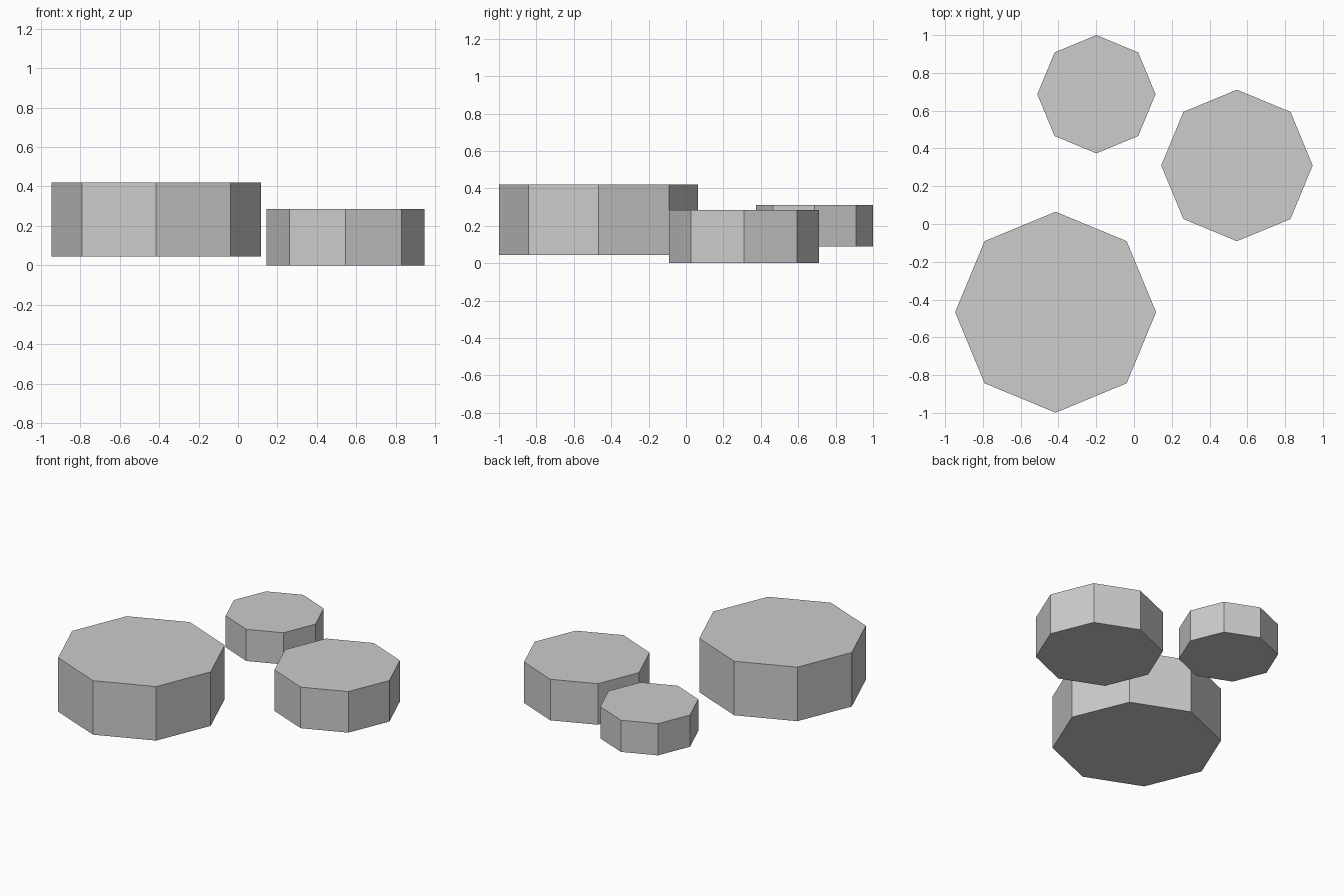
import bpy

cube = bpy.data.objects.get("Cube")
if cube:
    bpy.data.objects.remove(cube, do_unlink=True)

# Single pale grey material
grey = bpy.data.materials.new("pale_grey")
grey.use_nodes = True
colour = (0.604, 0.604, 0.604, 1.0)
grey.diffuse_color = colour
grey.node_tree.nodes["Principled BSDF"].inputs["Base Color"].default_value = colour


def octagonal_disc(name, x, y, radius, bottom, top):
    """Flat-sided disc with corners on the x and y axes."""
    bpy.ops.mesh.primitive_cylinder_add(
        vertices=8, radius=radius, depth=top - bottom,
        location=(x, y, (bottom + top) / 2))
    disc = bpy.context.object
    disc.name = name
    disc.data.name = name
    disc.data.materials.append(grey)
    return disc


# Three separate discs at slightly different heights
octagonal_disc("large_disc", -0.415, -0.467, 0.532, 0.045, 0.42)
octagonal_disc("medium_disc", 0.545, 0.31, 0.401, 0.0, 0.285)
octagonal_disc("small_disc", -0.199, 0.687, 0.313, 0.09, 0.31)
